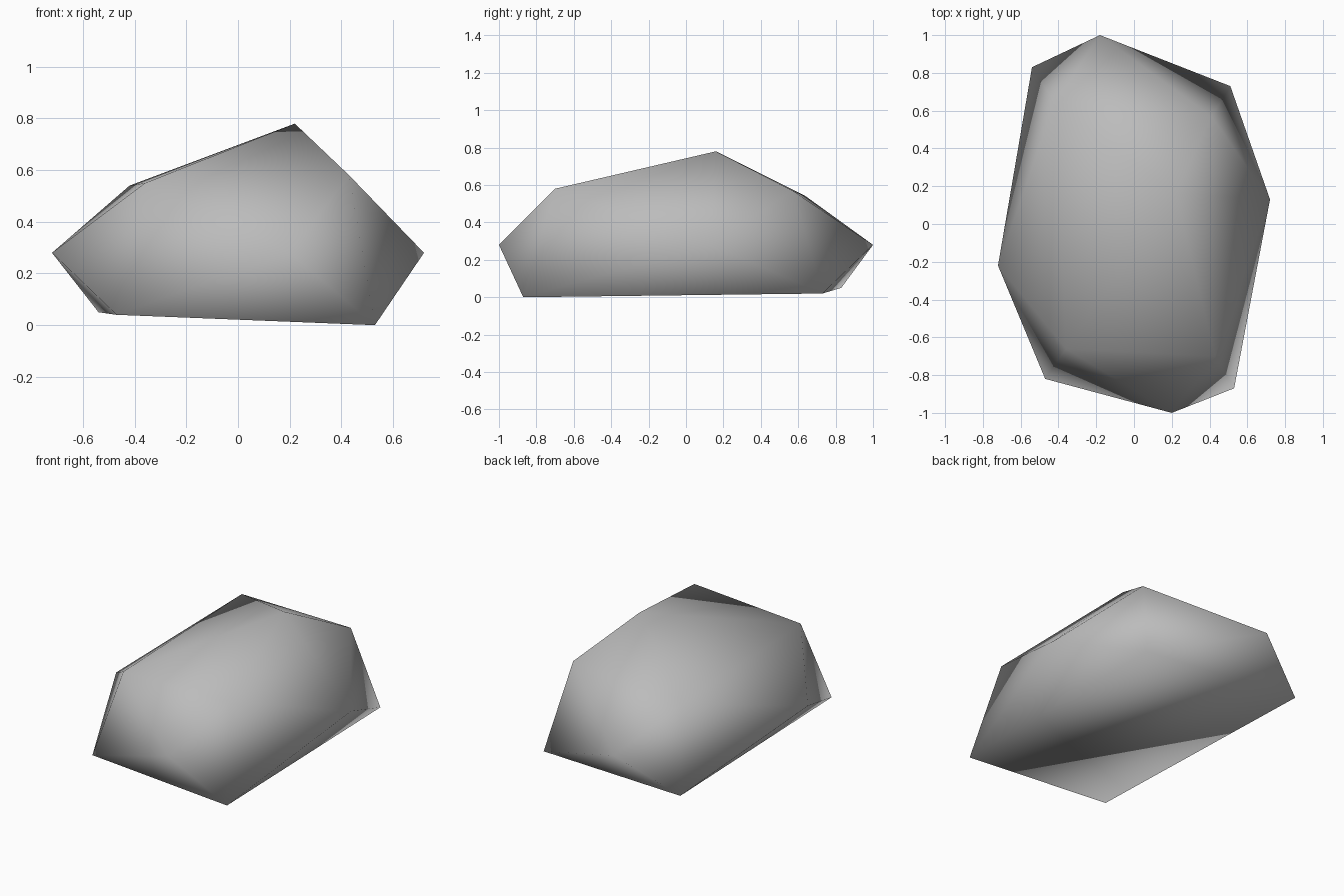
import bpy
import bmesh

# Remove the default cube only
cube = bpy.data.objects.get("Cube")
if cube:
    bpy.data.objects.remove(cube, do_unlink=True)

# One plain grey stone colour
stone = bpy.data.materials.new("stone_grey")
stone.use_nodes = True
grey = (0.5, 0.5, 0.5, 1.0)
stone.diffuse_color = grey
stone.node_tree.nodes["Principled BSDF"].inputs["Base Color"].default_value = grey

# Corner rings of the boulder, from the ground up to the peak
base_corners = [(0.53, -0.87, 0.0), (0.51, 0.73, 0.02),
                (-0.54, 0.83, 0.05), (-0.47, -0.82, 0.04)]
side_points = [(0.2, -1.0, 0.28), (0.72, 0.13, 0.28),
               (-0.18, 1.0, 0.28), (-0.72, -0.22, 0.28)]
top_corners = [(0.43, -0.7, 0.58), (0.41, 0.57, 0.57),
               (-0.42, 0.64, 0.54), (-0.36, -0.66, 0.55)]
peak = [(0.22, 0.16, 0.78)]

# Wrap the points in a faceted skin
bm = bmesh.new()
for point in base_corners + side_points + top_corners + peak:
    bm.verts.new(point)
bmesh.ops.convex_hull(bm, input=bm.verts[:])
bmesh.ops.recalc_face_normals(bm, faces=bm.faces[:])
for face in bm.faces:
    face.smooth = True

mesh = bpy.data.meshes.new("boulder")
bm.to_mesh(mesh)
bm.free()
mesh.materials.append(stone)
boulder = bpy.data.objects.new("boulder", mesh)
bpy.context.collection.objects.link(boulder)
